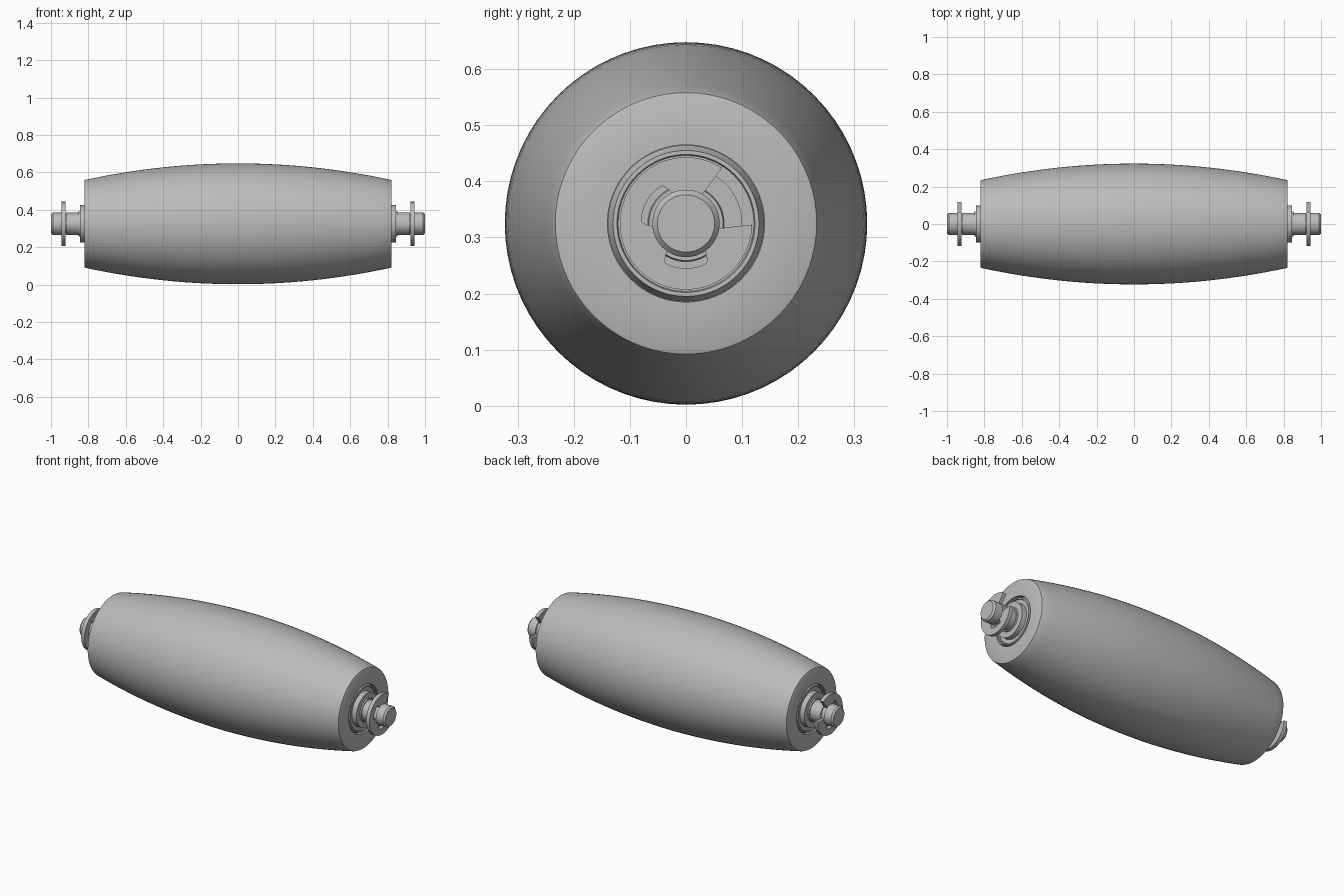
import bpy, bmesh, math

if "Cube" in bpy.data.objects:
    bpy.data.objects.remove(bpy.data.objects["Cube"], do_unlink=True)

AXIS_Z = 0.325
STEPS = 72

steel = bpy.data.materials.new("plain_grey")
steel.use_nodes = True
grey = (0.5, 0.5, 0.5, 1)
steel.diffuse_color = grey
steel.node_tree.nodes["Principled BSDF"].inputs["Base Color"].default_value = grey


def finish(bm, name, angle=30):
    """Turn a bmesh into a shaded object sitting on the roller axis."""
    bmesh.ops.remove_doubles(bm, verts=bm.verts, dist=1e-5)
    bmesh.ops.recalc_face_normals(bm, faces=bm.faces)
    mesh = bpy.data.meshes.new(name)
    bm.to_mesh(mesh)
    bm.free()
    mesh.materials.append(steel)
    obj = bpy.data.objects.new(name, mesh)
    obj.location.z = AXIS_Z
    bpy.context.collection.objects.link(obj)
    bpy.ops.object.select_all(action='DESELECT')
    obj.select_set(True)
    bpy.context.view_layer.objects.active = obj
    bpy.ops.object.shade_smooth_by_angle(angle=math.radians(angle))
    return obj


def lathe(name, profile, side=1):
    """Revolve (x, radius) points about the x axis."""
    bm = bmesh.new()
    verts = [bm.verts.new((side * x, 0, r)) for x, r in profile]
    edges = [bm.edges.new(pair) for pair in zip(verts, verts[1:])]
    bmesh.ops.spin(bm, geom=verts + edges, cent=(0, 0, 0), axis=(1, 0, 0),
                   angle=math.tau, steps=STEPS, use_merge=True)
    return finish(bm, name)


def clip_inner(deg):
    """Inner radius of the clip, with two rounded pockets between the teeth."""
    r = 0.054
    for centre in (150, 270):
        t = max(0, min(1, (36 - abs(deg - centre)) / 10))
        r += 0.026 * math.sin(t * math.pi / 2)
    return r


def retaining_clip(name, side):
    """Flat snap ring, open towards the back."""
    bm = bmesh.new()
    count = 100
    rows = []
    for i in range(count + 1):
        t = i / count
        a_in, a_out = 61 + 289 * t, 57 + 302 * t
        row = []
        for x, deg, r in ((0.921, a_in, clip_inner(a_in)), (0.921, a_out, 0.118),
                          (0.943, a_out, 0.118), (0.943, a_in, clip_inner(a_in))):
            a = math.radians(deg)
            row.append(bm.verts.new((side * x, r * math.cos(a), r * math.sin(a))))
        rows.append(row)
    for a, b in zip(rows, rows[1:]):
        for k in range(4):
            n = (k + 1) % 4
            bm.faces.new((a[k], a[n], b[n], b[k]))
    bm.faces.new(rows[0])
    bm.faces.new(rows[-1])
    return finish(bm, name)


# Crowned roller body, with rounded rims and a bore at each end
END = 0.822
crown = [(x, 0.323 - 0.089 * (x / END) ** 2)
         for x in (0.814 * (i / 16 - 1) for i in range(33))]
rim = [(END - 0.002, 0.233), (END, 0.229), (END, 0.14), (0.80, 0.14), (0.80, 0.05)]
lathe("roller_body", [(-x, r) for x, r in reversed(rim)] + crown + rim)

# Axle half profile: neck, clip groove, chamfered tip
axle = [(0, 0.06), (0.92, 0.06), (0.92, 0.052), (0.944, 0.052), (0.944, 0.06),
        (0.99, 0.06), (1.0, 0.051), (1.0, 0)]
lathe("axle", [(-x, r) for x, r in reversed(axle)] + axle[1:])

# Bearings, flanges and clips at both ends
for label, side in (("left", 1), ("right", -1)):
    lathe(label + "_bearing_cap", [(0.80, 0.139), (0.818, 0.131), (0.822, 0.13),
                                   (0.822, 0.123), (0.815, 0.121), (0.815, 0.06)], side)
    lathe(label + "_flange", [(0.81, 0.1), (0.845, 0.1), (0.845, 0.068),
                              (0.852, 0.066), (0.852, 0.06)], side)
    retaining_clip(label + "_retaining_clip", side)
